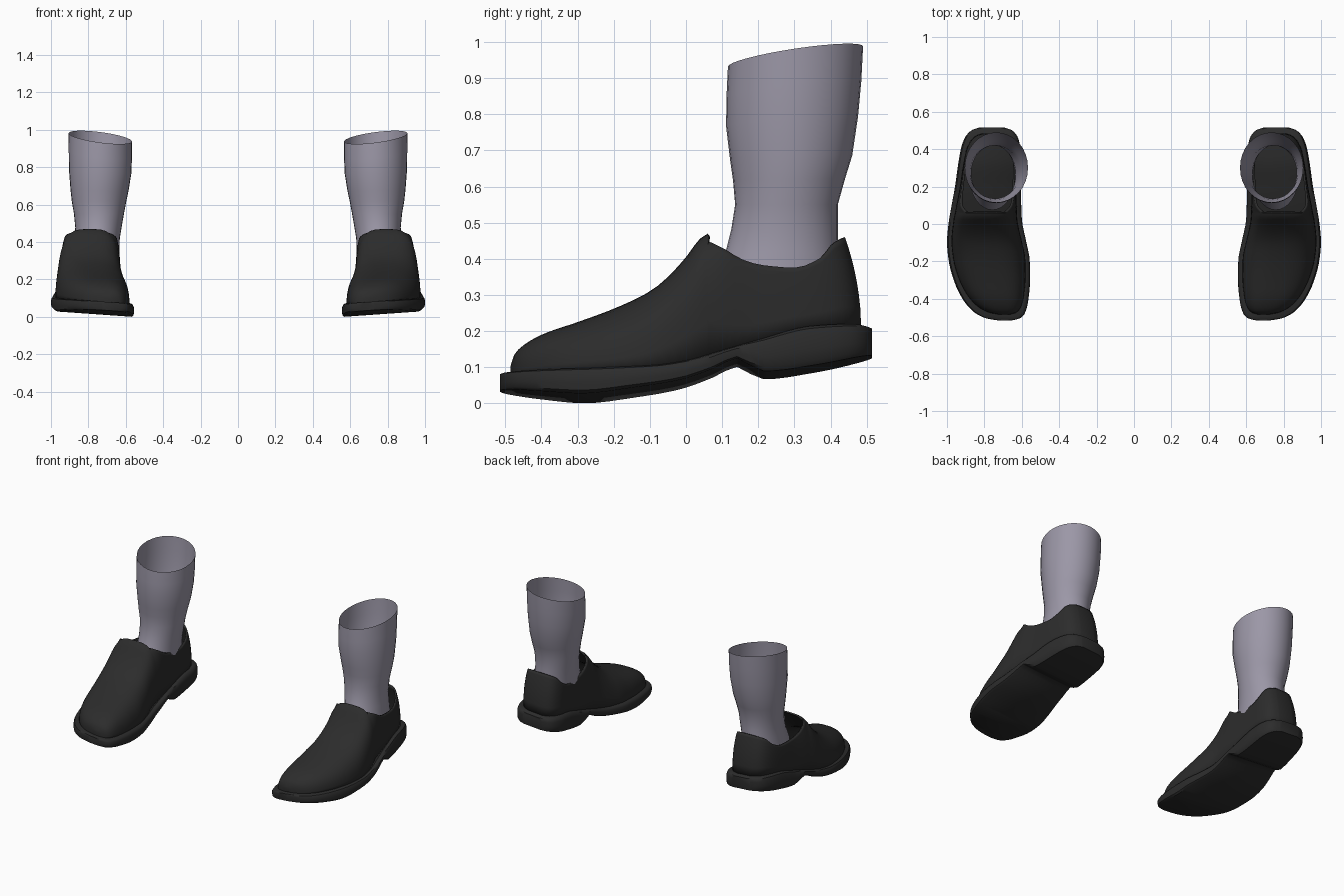
import bpy, bmesh, math

if "Cube" in bpy.data.objects:
    bpy.data.objects.remove(bpy.data.objects["Cube"])

# ---------- materials ----------
def material(name, rgb):
    m = bpy.data.materials.new(name)
    m.diffuse_color = (*rgb, 1)
    m.use_nodes = True
    m.node_tree.nodes["Principled BSDF"].inputs["Base Color"].default_value = m.diffuse_color
    return m

BLACK = material("black leather", (0.025, 0.025, 0.025))
GREY = material("grey sock", (0.33, 0.31, 0.385))

# ---------- helpers ----------
def curve(table, t):
    """Smooth interpolation through (position, value) pairs without overshoot."""
    if t <= table[0][0]:
        return table[0][1]
    if t >= table[-1][0]:
        return table[-1][1]
    slope = [(b[1] - a[1]) / (b[0] - a[0]) for a, b in zip(table, table[1:])]

    def tangent(i):
        if i == 0 or i == len(slope):
            return slope[min(i, len(slope) - 1)]
        a, b = slope[i - 1], slope[i]
        return 2 * a * b / (a + b) if a * b > 0 else 0
    i = max(k for k in range(len(slope)) if table[k][0] <= t)
    h = table[i + 1][0] - table[i][0]
    u = (t - table[i][0]) / h
    return ((2*u**3 - 3*u**2 + 1) * table[i][1] + (u**3 - 2*u*u + u) * h * tangent(i)
            + (3*u*u - 2*u**3) * table[i + 1][1] + (u**3 - u*u) * h * tangent(i + 1))

def finish(bm, name, mat, angle, thickness=0):
    """Turn a bmesh into a mirrored pair of smooth-shaded parts."""
    bmesh.ops.recalc_face_normals(bm, faces=bm.faces)
    me = bpy.data.meshes.new(name)
    bm.to_mesh(me)
    bm.free()
    ob = bpy.data.objects.new(name, me)
    bpy.context.collection.objects.link(ob)
    me.materials.append(mat)
    bpy.context.view_layer.objects.active = ob
    ob.select_set(True)
    bpy.ops.object.shade_smooth_by_angle(angle=math.radians(angle))
    ob.select_set(False)
    if thickness:
        s = ob.modifiers.new("thickness", "SOLIDIFY")
        s.thickness, s.offset = thickness, -1
    ob.modifiers.new("pair", "MIRROR")

def stations(a, b, n):
    """Positions from a to b, packed closer at both ends."""
    return [(a + b) / 2 - (b - a) / 2 * math.cos(math.pi * i / n) for i in range(n + 1)]

# ---------- footprint and heights along the foot ----------
INNER = [(-.515, .65), (-.505, .61), (-.48, .585), (-.42, .567), (-.3, .556), (-.2, .557),
         (-.1, .575), (.03, .60), (.2, .605), (.4, .607), (.46, .62), (.5, .65), (.515, .69)]
OUTER = [(-.515, .73), (-.505, .79), (-.47, .857), (-.4, .917), (-.3, .964), (-.2, .99),
         (-.1, 1.0), (0, .992), (.1, .975), (.2, .957), (.3, .943), (.4, .926), (.46, .905),
         (.5, .87), (.515, .83)]
SOLE_TOP = [(-.515, .07), (-.28, .071), (-.1, .076), (0, .09), (.1, .12), (.2, .15),
            (.35, .19), (.47, .197), (.515, .19)]
SOLE_BOTTOM = [(-.515, .025), (-.4, .01), (-.28, 0), (-.15, .014), (-.02, .035), (.08, .07),
               (.14, .097), (.155, .09), (.22, .063), (.35, .08), (.515, .115)]
CREST = [(-.485, .105), (-.475, .135), (-.455, .157), (-.4, .19), (-.3, .225), (-.2, .262),
         (-.1, .31), (-.05, .35), (0, .405), (.04, .457), (.06, .47), (.12, .53), (.485, .56)]
RIM = [(.06, .45), (.11, .425), (.15, .40), (.21, .382), (.30, .375), (.38, .40),
       (.44, .445), (.485, .462)]

def roll(x):
    return .07 * (x - .56)

# ---------- sole with heel ----------
bm = bmesh.new()
rows = []
for y in sorted(stations(-.515, .515, 44) + [.14, .155, .22]):
    a, b = curve(INNER, y), curve(OUTER, y)
    lo, hi = curve(SOLE_BOTTOM, y), curve(SOLE_TOP, y)
    h = hi - lo
    half = [(.012, lo), (.002, lo + .12 * h), (0, lo + .4 * h), (.001, lo + .75 * h),
            (.008, lo + .93 * h), (.022, hi)]
    pts = [(a + d, z) for d, z in half] + [(b - d, z) for d, z in reversed(half)]
    rows.append([bm.verts.new((x, y, z + roll(x))) for x, z in pts])
for r, s in zip(rows, rows[1:]):
    for j in range(len(r)):
        k = (j + 1) % len(r)
        bm.faces.new((r[j], r[k], s[k], s[j]))
bm.faces.new(rows[0])
bm.faces.new(rows[-1])
finish(bm, "sole", BLACK, 40)

# ---------- shoe upper: closed arches in front, open walls round the ankle ----------
SIDE, BRIDGE = 9, 8
SPLIT = math.radians(55)
OPEN_Y = .06

def upper_point(y, theta, power):
    a, b = curve(INNER, y * 1.06) + .024, curve(OUTER, y * 1.06) - .024
    c, s = math.cos(theta), max(math.sin(theta), 0)
    x = (a + b) / 2 - (b - a) / 2 * math.copysign(abs(c) ** (2 / power), c)
    base = curve(SOLE_TOP, y) + roll(x) - .008
    z = base + (curve(CREST, y) - base) * s ** (2 / power)
    if y > .3 and z > .2:
        y -= .045 * (y - .3) / .185 * ((z - .2) / .26) ** 2
    return x, y, z

bm = bmesh.new()
front = stations(-.485, OPEN_Y, 24)
back = stations(OPEN_Y, .485, 22)[1:]
rows = []
for y in front + back:
    power = curve([(-.485, 2.7), (-.2, 2.6), (.06, 3.4), (.2, 3.0)], y)
    end = SPLIT
    if y > OPEN_Y:
        base = curve(SOLE_TOP, y) + .015
        part = (curve(RIM, y) - base) / (curve(CREST, y) - base)
        end = math.asin(min(part ** (power / 2), 1))
    angles = [end * j / SIDE for j in range(SIDE + 1)]
    middle = [SPLIT + (math.pi - 2 * SPLIT) * j / BRIDGE for j in range(1, BRIDGE)]
    angles += (middle if y <= OPEN_Y else []) + [math.pi - t for t in reversed(angles)]
    rows.append([bm.verts.new(upper_point(y, t, power)) for t in angles])
for i, (r, s) in enumerate(zip(rows, rows[1:])):
    if i < len(front) - 1:
        for j in range(len(r) - 1):
            bm.faces.new((r[j], r[j + 1], s[j + 1], s[j]))
    else:
        for j in range(SIDE):
            bm.faces.new((r[j], r[j + 1], s[j + 1], s[j]))
            bm.faces.new((r[-1 - j], r[-2 - j], s[-2 - j], s[-1 - j]))
bm.faces.new(rows[0])                       # toe end
last = rows[-1]
for j in range(SIDE):                       # back of the heel
    bm.faces.new((last[j], last[j + 1], last[-2 - j], last[-1 - j]))
finish(bm, "shoe_upper", BLACK, 60, .01)

# ---------- sock: open tube with a slanted top ----------
# height, inner x, outer x, front y, back y
RINGS = [(.34, .635, .88, .075, .43), (.42, .632, .872, .11, .42), (.48, .622, .87, .125, .42),
         (.55, .61, .877, .136, .42), (.62, .597, .889, .13, .44), (.68, .585, .896, .122, .46),
         (.78, .57, .904, .111, .476), (.87, .567, .905, .112, .485), (.96, .567, .905, .116, .49)]
N = 32
bm = bmesh.new()
rows = []
for z, x0, x1, y0, y1 in RINGS:
    slant = max(0, (z - .6) / .36)
    row = []
    for i in range(N):
        c, s = math.cos(2 * math.pi * i / N), math.sin(2 * math.pi * i / N)
        row.append(bm.verts.new(((x0 + x1) / 2 + (x1 - x0) / 2 * c,
                                 (y0 + y1) / 2 + (y1 - y0) / 2 * s,
                                 z + slant * (.028 * s + .022 * c))))
    rows.append(row)
for r, s in zip(rows, rows[1:]):
    for j in range(N):
        k = (j + 1) % N
        bm.faces.new((r[j], r[k], s[k], s[j]))
finish(bm, "sock", GREY, 60)
